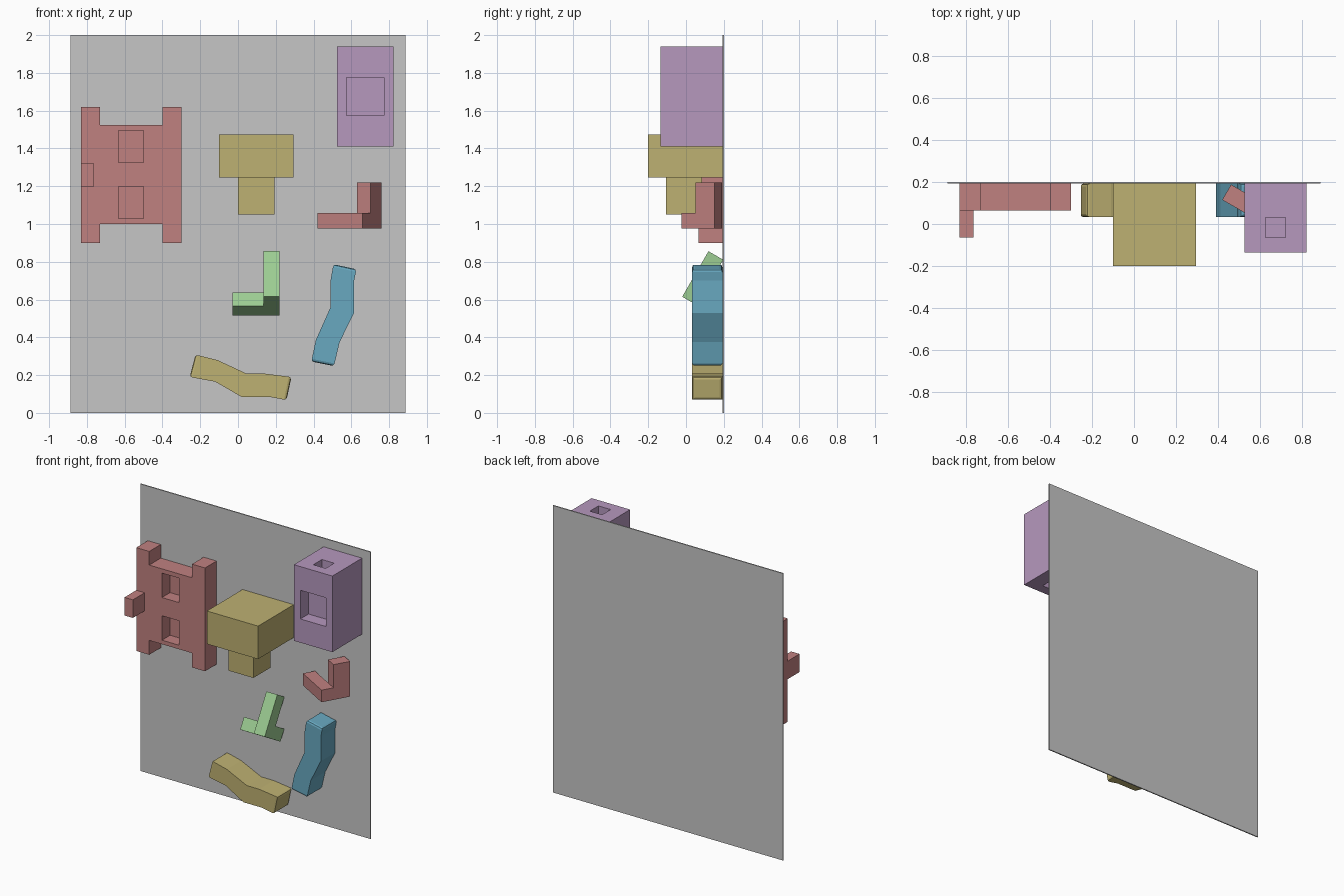
import bpy, bmesh, math
from mathutils import Vector

if "Cube" in bpy.data.objects:
    bpy.data.objects.remove(bpy.data.objects["Cube"])


def material(name, r, g, b):
    lin = lambda c: ((c / 255 + 0.055) / 1.055) ** 2.4
    m = bpy.data.materials.new(name)
    m.diffuse_color = (lin(r), lin(g), lin(b), 1)
    m.use_nodes = True
    m.node_tree.nodes["Principled BSDF"].inputs["Base Color"].default_value = m.diffuse_color
    return m


GREY = material("panel grey", 198, 198, 198)
RED = material("dusty red", 192, 129, 128)
MUSTARD = material("mustard", 190, 177, 114)
PURPLE = material("mauve", 182, 152, 190)
GREEN = material("soft green", 156, 204, 146)
BLUE = material("steel blue", 104, 168, 192)
BACK = 0.192  # front surface of the panel


def finish(name, bm, mat):
    bmesh.ops.recalc_face_normals(bm, faces=bm.faces)
    me = bpy.data.meshes.new(name)
    bm.to_mesh(me)
    bm.free()
    ob = bpy.data.objects.new(name, me)
    bpy.context.collection.objects.link(ob)
    me.materials.append(mat)
    return ob


def box(name, x, y, z, mat):
    return prism(name, [(x[0], z[0]), (x[1], z[0]), (x[1], z[1]), (x[0], z[1])], y, mat)


def prism(name, outline, y, mat, end_bevel=0, ends=()):
    """Outline in x,z extruded along y; 'ends' are outline sides whose rims get bevelled."""
    bm = bmesh.new()
    front = [bm.verts.new((px, y[0], pz)) for px, pz in outline]
    back = [bm.verts.new((px, y[1], pz)) for px, pz in outline]
    n = len(outline)
    bm.faces.new(front)
    bm.faces.new(back[::-1])
    sides = [bm.faces.new((front[i], back[i], back[(i + 1) % n], front[(i + 1) % n])) for i in range(n)]
    bmesh.ops.recalc_face_normals(bm, faces=bm.faces)
    if end_bevel:
        edges = list({e for i in ends for e in sides[i].edges})
        bmesh.ops.bevel(bm, geom=edges, offset=end_bevel, segments=2, profile=0.5, affect='EDGES')
    return finish(name, bm, mat)


def cut(ob, *boxes):
    """Cut box-shaped recesses."""
    for b in boxes:
        cutter = box("cutter", *b, ob.data.materials[0])
        cutter.hide_render = True
        mod = ob.modifiers.new("recess", 'BOOLEAN')
        mod.operation, mod.solver, mod.object = 'DIFFERENCE', 'EXACT', cutter
        bpy.context.view_layer.objects.active = ob
        bpy.ops.object.modifier_apply(modifier=mod.name)
        bpy.data.objects.remove(cutter)


def corner_piece(name, mat, origin, a, b, c, la, lb, lc, w):
    """Bent piece: a long arm along a, a short step along b, an upright along c."""
    a, b, c, o = Vector(a), Vector(b), Vector(c), Vector(origin)
    # plan of the arm and step, in (a, b)
    boxes = [((0, la), (0, w), (0, w)),
             ((la - w, la), (w, lb), (0, lc))]
    bm = bmesh.new()
    for ra, rb, rc in boxes:
        v = [bm.verts.new(o + a * i + b * j + c * k) for i in ra for j in rb for k in rc]
        for f in ((0, 1, 3, 2), (4, 5, 7, 6), (0, 1, 5, 4), (2, 3, 7, 6), (0, 2, 6, 4), (1, 3, 7, 5)):
            bm.faces.new([v[i] for i in f])
    return finish(name, bm, mat)


# Backing panel
box("back_panel", (-0.887, 0.887), (BACK, 0.2), (0, 2), GREY)

# H-shaped block with two recesses and a side peg
h = prism("h_block", [(-0.83, 0.9), (-0.73, 0.9), (-0.73, 1.0), (-0.4, 1.0), (-0.4, 0.9), (-0.3, 0.9),
                      (-0.3, 1.62), (-0.4, 1.62), (-0.4, 1.525), (-0.73, 1.525), (-0.73, 1.62),
                      (-0.83, 1.62)], (0.065, BACK), RED)
cut(h, *[((-0.632, -0.5), (0.0, 0.155), (z, z + 0.17)) for z in (1.028, 1.325)])
box("h_block_peg", (-0.83, -0.765), (-0.065, 0.065), (1.197, 1.323), RED)

# Mushroom-like block: cap and stem
box("cap", (-0.1, 0.295), (-0.2, BACK), (1.245, 1.475), MUSTARD)
box("stem", (0.0, 0.192), (-0.105, 0.085), (1.05, 1.245), MUSTARD)

# Tall block with recesses in front, top and bottom
tall = box("tall_block", (0.525, 0.822), (-0.135, BACK), (1.41, 1.94), PURPLE)
cut(tall,
    ((0.575, 0.773), (-0.2, -0.045), (1.575, 1.775)),
    ((0.626, 0.721), (-0.065, 0.03), (1.85, 2.0)),
    ((0.626, 0.721), (-0.065, 0.03), (1.35, 1.50)))

# Two corner pieces tilted 30 degrees
s, c = 0.5, math.cos(math.pi / 6)
corner_piece("red_corner", RED, (0.42, 0.115, 0.975), (c, -s, 0), (s, c, 0), (0, 0, 1),
             0.277, 0.2, 0.245, 0.084)
# Green: arm runs along x at the back, step comes forward, upright rises from it
u, v = Vector((0, s, c)), Vector((0, c, -s))
corner_piece("green_corner", GREEN, Vector((-0.03, -0.02, 0.615)) + v * 0.2, (1, 0, 0), -v, u,
             0.25, 0.2, 0.084, 0.1)
bm = bmesh.new()
start = Vector((0.136, -0.02, 0.615))
pts = [start + Vector((i, 0, 0)) + v * j + u * k for i in (0, 0.084) for j in (0, 0.09) for k in (0.084, 0.278)]
bmesh.ops.convex_hull(bm, input=[bm.verts.new(p) for p in pts])
bmesh.ops.dissolve_limit(bm, angle_limit=0.01, verts=bm.verts, edges=bm.edges)
finish("green_corner_upright", bm, GREEN)
# Trim the green arm to the block's true section
me = bpy.data.objects["green_corner"].data
for vert in me.vertices:
    d = vert.co - start
    if d.dot(u) > 0.05:
        vert.co += u * (0.084 - d.dot(u))
    if vert.co.x > 0.1 and vert.co.x < 0.19:
        vert.co.x = 0.136

# Wavy bars with softened ends
prism("blue_wavy_bar", [(0.505, 0.787), (0.49, 0.70), (0.49, 0.56), (0.412, 0.385), (0.388, 0.272),
                        (0.508, 0.248), (0.538, 0.375), (0.615, 0.53), (0.615, 0.70), (0.627, 0.76)],
      (0.033, BACK), BLUE, 0.014, (4, 9))
prism("yellow_wavy_bar", [(-0.225, 0.308), (-0.11, 0.28), (0.045, 0.208), (0.14, 0.208), (0.283, 0.19),
                          (0.257, 0.068), (0.165, 0.085), (0.018, 0.085), (-0.12, 0.165), (-0.256, 0.19)],
      (0.033, BACK), MUSTARD, 0.014, (4, 9))
